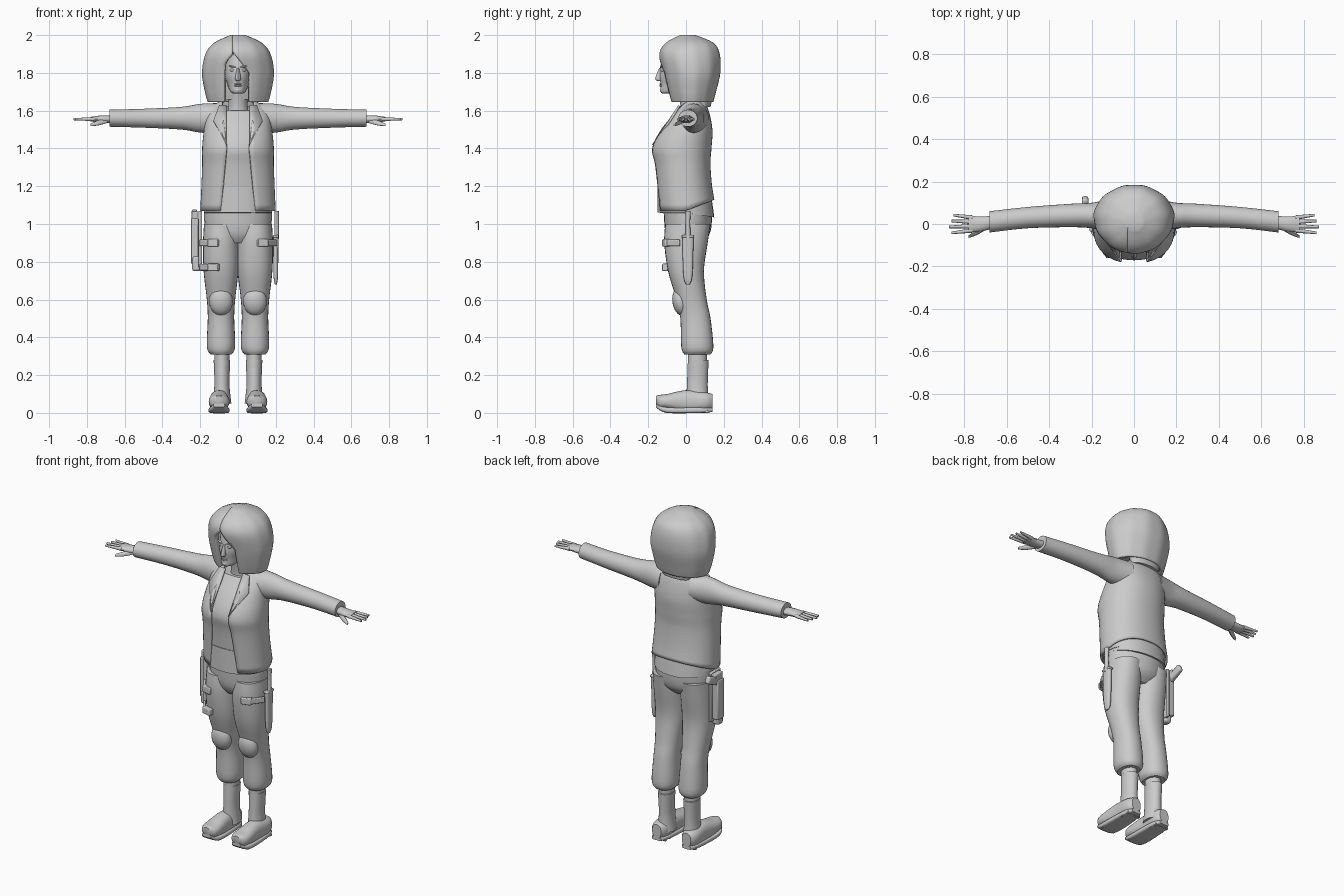
import bpy
import bmesh
from math import sin, cos, asin, pi, radians, copysign
from mathutils import Matrix, Vector, Euler

default_cube = bpy.data.objects.get("Cube")
if default_cube:
    bpy.data.objects.remove(default_cube, do_unlink=True)

grey = bpy.data.materials.new("plain grey")
grey.use_nodes = True
grey.diffuse_color = (0.6, 0.6, 0.6, 1)
grey.node_tree.nodes["Principled BSDF"].inputs["Base Color"].default_value = grey.diffuse_color
parts = []


def finish(name, bm, mirror=False, thickness=0, bevel=0):
    """Turn a bmesh into an object with the shared material and modifiers."""
    mesh = bpy.data.meshes.new(name)
    bm.to_mesh(mesh)
    bm.free()
    obj = bpy.data.objects.new(name, mesh)
    bpy.context.collection.objects.link(obj)
    mesh.materials.append(grey)
    if thickness:
        shell = obj.modifiers.new("thickness", "SOLIDIFY")
        shell.thickness, shell.offset = thickness, -1
    if bevel:
        rounding = obj.modifiers.new("soft edges", "BEVEL")
        rounding.width, rounding.segments = bevel, 2
    if mirror:
        obj.modifiers.new("both sides", "MIRROR")
    parts.append(obj)


def smooth_rows(rows, steps=5):
    """Hermite interpolation between section rows."""
    last = len(rows) - 1
    for i in range(last):
        before, after = rows[max(i - 1, 0)], rows[min(i + 2, last)]
        for k in range(steps):
            t = k / steps
            ease = t * t * (3 - 2 * t)
            leave, arrive = t * (1 - t) ** 2 / 2, t * t * (t - 1) / 2
            yield [b + (c - b) * ease + (c - a) * leave + (d - b) * arrive
                   for a, b, c, d in zip(before, rows[i], rows[i + 1], after)]
    yield rows[last]


def signed_power(value, exponent):
    return copysign(abs(value) ** exponent, value)


def loft(name, rows, axis="Z", centre=0, sides=28, power=2, ripple=0,
         gap=None, tilt=None, **options):
    """Skin superellipse rows: (along axis, offset, half width, half depth).

    gap gives the half widths of a front opening at a height, tilt a lift per point."""
    bm = bmesh.new()
    rings = []
    for along, offset, width, depth in smooth_rows(rows):
        start, end = 0, 2 * pi
        if gap:
            left, right = [asin(signed_power(max(-1, min(1, g / width)), power / 2))
                           for g in gap(along)]
            start, end = left, end - right
        ring = []
        for j in range(sides + bool(gap)):
            angle = start + (end - start) * j / sides
            swell = 1 + ripple * cos(11 * angle)
            u = centre + width * swell * signed_power(sin(angle), 2 / power)
            v = offset - depth * swell * signed_power(cos(angle), 2 / power)
            point = Vector({"X": (along, v, u), "Y": (u, along, v), "Z": (u, v, along)}[axis])
            if tilt:
                point.z += tilt(point)
            ring.append(bm.verts.new(point))
        rings.append(ring)
    for low, high in zip(rings, rings[1:]):
        for j in range(sides):
            k = (j + 1) % len(low)
            bm.faces.new((low[j], low[k], high[k], high[j]))
    bm.faces.new(rings[-1])
    if not gap:
        bm.faces.new(rings[0][::-1])
        bmesh.ops.recalc_face_normals(bm, faces=bm.faces)
    finish(name, bm, **options)


def placed(location, size, turn):
    rotation = Euler([radians(a) for a in turn]).to_matrix().to_4x4()
    return Matrix.Translation(location) @ rotation @ Matrix.Diagonal((*size, 1))


def ball(name, location, size, turn=(0, 0, 0), **options):
    bm = bmesh.new()
    bmesh.ops.create_uvsphere(bm, u_segments=20, v_segments=12, radius=1,
                              matrix=placed(location, size, turn))
    finish(name, bm, **options)


def box(name, location, size, turn=(0, 0, 0), bevel=0.005, **options):
    bm = bmesh.new()
    bmesh.ops.create_cube(bm, size=1, matrix=placed(location, size, turn))
    finish(name, bm, bevel=bevel, **options)


# Open jacket, its hem rising toward the back, over a shirt of the same cut
torso = [(1.07, 0, .2, .15), (1.3, -.02, .19, .15), (1.4, -.025, .19, .16),
         (1.5, 0, .18, .14), (1.6, .03, .16, .09), (1.66, .04, .08, .05)]


def jacket_opening(z):
    half = .06 + .1 * abs(z - 1.4)
    return half, half


loft("jacket", torso, sides=40, power=2.2, thickness=.012, gap=jacket_opening,
     tilt=lambda p: max(p.y, 0) * max(1.2 - p.z, 0) * 3)
loft("shirt", [(z, y, width - .015, depth - .015) for z, y, width, depth in torso[:-1]], power=2.2)
loft("shirt_hem", [(1.06, 0, .18, .15), (1.2, -.01, .18, .14)],
     power=2.2, tilt=lambda p: -max(p.y, 0) / 6)

# Folded lapels
lapel = bmesh.new()
corners = [(.06, -.18, 1.42), (.13, -.09, 1.55), (.1, -.04, 1.63), (.06, -.04, 1.63)]
lapel.faces.new([lapel.verts.new(c) for c in corners])
finish("lapel", lapel, mirror=True, thickness=.012)

# Sleeves
loft("sleeve", [(.1, .04, .08, .08), (.2, .04, .076, .06), (.3, .04, .06, .055),
                (.5, .03, .05, .05), (.68, .01, .045, .05)],
     axis="X", centre=1.56, mirror=True)

# Hands with four tapering fingers and a thumb
palm_height = 1.555
loft("palm", [(.66, .01, .02, .03), (.72, 0, .02, .035), (.78, 0, .012, .04)],
     axis="X", centre=palm_height, sides=16, mirror=True)
for i, finger in enumerate(("index", "middle", "ring", "little")):
    y = .02 * i - .03
    tip = .87 - .01 * abs(i - 1)
    loft(finger + "_finger", [(.76, y, .011, .011), (tip, y * 1.4, .006, .006)],
         axis="X", centre=palm_height, sides=10, mirror=True)
loft("thumb", [(.69, -.01, .013, .014), (.74, -.04, .012, .012), (.78, -.06, .006, .006)],
     axis="X", centre=palm_height, sides=10, mirror=True,
     tilt=lambda p: p.y / 2)

# Trousers with gathered cuffs and padded knees
leg = .09
loft("hips", [(.9, 0, .1, .08), (.96, .01, .17, .12), (1.1, .01, .18, .13)])
loft("trouser_leg", [(.31, .06, .055, .07), (.35, .06, .075, .085), (.5, .05, .07, .08),
                     (.6, .03, .075, .08), (.75, 0, .092, .095), (.9, 0, .095, .115),
                     (1, .01, .09, .12)],
     centre=leg, power=2.2, mirror=True)
ball("knee_pad", (leg, -.03, .59), (.062, .042, .075), turn=(8, 0, 0), mirror=True)

# Boots with upturned toes and treaded soles
loft("boot_shaft", [(.05, .06, .05, .06), (.15, .06, .04, .055), (.28, .065, .044, .055)],
     centre=leg - .005, mirror=True)
loft("boot_lining", [(.27, .06, .04, .05), (.31, .06, .04, .05)], centre=leg - .005, mirror=True)
loft("boot_foot", [(.14, .06, .03, .04), (.1, .06, .05, .05), (0, .06, .05, .06),
                   (-.1, .06, .055, .04), (-.14, .06, .045, .035), (-.16, .07, .02, .02)],
     axis="Y", centre=leg + .01, power=2.3, mirror=True)
loft("boot_sole", [(.14, .015, .03, .01), (.08, .015, .05, .015), (-.1, .015, .055, .015),
                   (-.16, .04, .03, .01)],
     axis="Y", centre=leg + .01, power=4, mirror=True)
for y in (.11, .07, -.03, -.07, -.1):
    box("sole_tread", (leg + .01, y, .007), (.09, .018, .014), bevel=.002, mirror=True)

# Neck, head and face
loft("neck", [(1.56, .03, .065, .06), (1.63, .02, .05, .05), (1.74, 0, .05, .05)])
loft("head", [(1.69, -.09, .02, .03), (1.7, -.075, .04, .06), (1.74, -.045, .056, .09),
              (1.8, -.035, .07, .105), (1.92, -.02, .06, .1)], sides=32)
loft("nose", [(1.756, -.135, .008, .012), (1.77, -.14, .015, .023), (1.825, -.13, .007, .012)],
     sides=12)
for lip, z in (("upper_lip", 1.741), ("lower_lip", 1.732)):
    ball(lip, (0, -.132, z), (.02, .009, .005))
ball("chin", (0, -.118, 1.708), (.02, .02, .014))
ball("eye", (.029, -.124, 1.814), (.014, .008, .007), turn=(0, 0, 20), mirror=True)
ball("eyebrow", (.03, -.128, 1.833), (.021, .008, .004), turn=(0, -10, 20), mirror=True)


# Bobbed hair with an off-centre parting, filled behind the face
def face_opening(z):
    fringe = max(-.03, min(.06, 1.5 - .8 * z))
    side = max(.03, min(.07, 1.55 - .8 * z))
    return fringe, side


loft("hair", [(1.645, .03, .16, .115), (1.7, .03, .175, .13), (1.8, .03, .19, .153),
              (1.9, .02, .172, .16), (1.96, .02, .125, .125), (2, .01, .04, .04)],
     sides=66, ripple=.008, thickness=.025, gap=face_opening)
loft("inner_hair", [(1.66, .05, .13, .08), (1.75, .05, .15, .1), (1.9, .04, .13, .1)])
loft("nape_hair", [(1.62, .09, .09, .04), (1.72, .09, .12, .06)])

# Sidearm in a holster on the right thigh, and a sheathed knife on the left
hip = .2
box("holster_plate", (-hip, .01, .92), (.02, .09, .3))
box("holster_body", (-hip - .03, .02, .91), (.04, .06, .24))
box("holster_muzzle", (-hip - .02, .01, .79), (.045, .05, .08), bevel=.012)
box("sidearm_slide", (-hip - .03, .03, 1.04), (.03, .07, .06))
box("sidearm_grip", (-hip - .03, .08, 1.04), (.03, .1, .045), turn=(25, 0, 0), bevel=.01)
loft("knife_sheath", [(.68, .01, .005, .01), (.73, .01, .012, .024), (.93, .01, .014, .03)],
     centre=hip, sides=16, power=3)
loft("knife_handle", [(.92, .01, .012, .016), (1, .01, .011, .012), (1.07, .01, .012, .015)],
     centre=hip + .005, sides=16)
box("knife_guard", (hip, .01, .935), (.03, .065, .014))

# Thigh straps with buckles
for owner, side, height in (("holster", -1, .9), ("holster", -1, .77), ("knife", 1, .9)):
    box(owner + "_strap", (side * .175, -.07, height), (.012, .09, .035), turn=(0, 0, -35 * side))
    box(owner + "_buckle", (side * .13, -.105, height), (.06, .03, .04), turn=(0, 0, 15 * side))

# Smooth shading that keeps hard edges
bpy.ops.object.select_all(action="DESELECT")
for obj in parts:
    obj.select_set(True)
bpy.context.view_layer.objects.active = parts[0]
bpy.ops.object.shade_smooth_by_angle(angle=radians(40))
